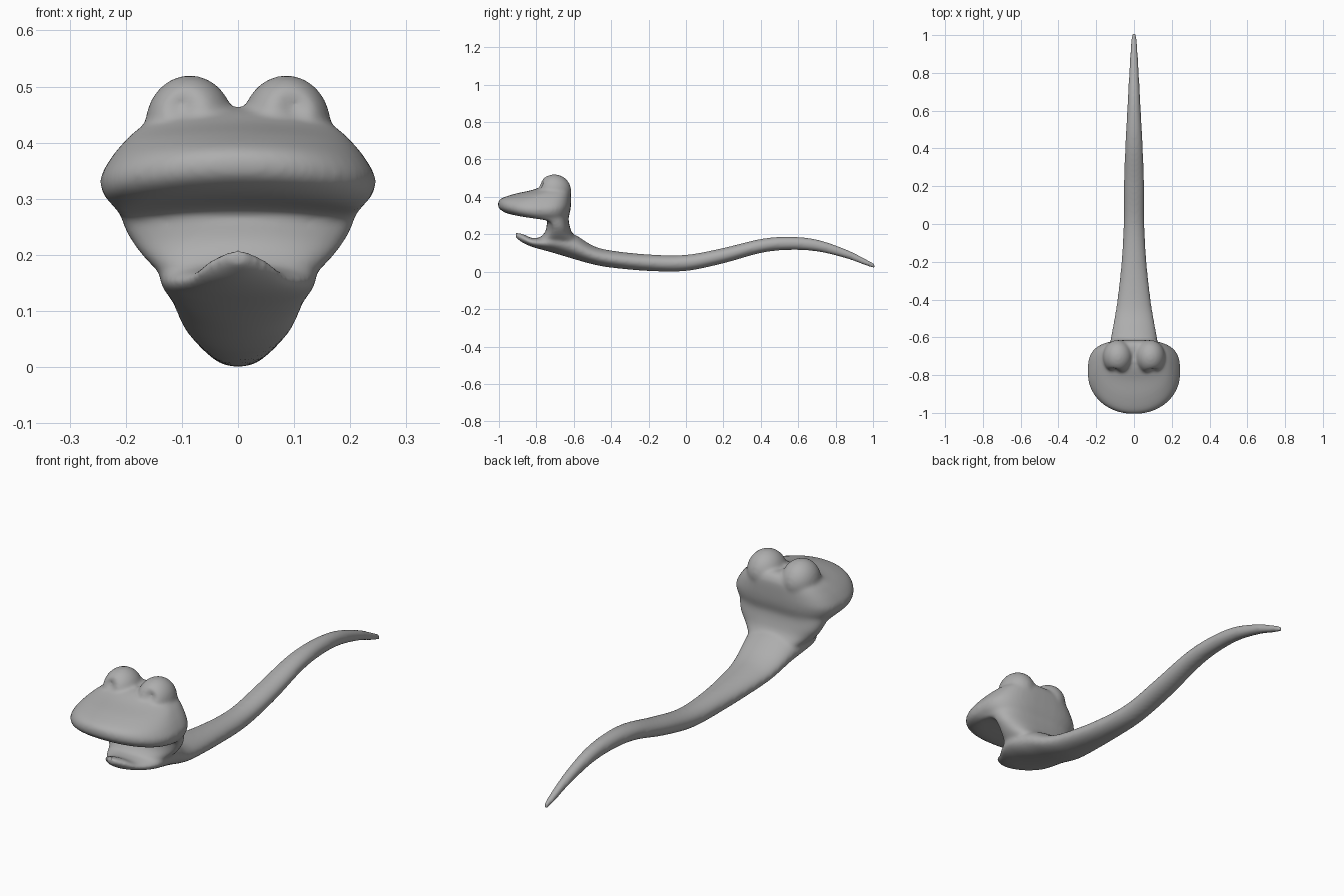
import bpy, bmesh, math
from mathutils import Matrix, Vector

cube = bpy.data.objects.get("Cube")
if cube:
    bpy.data.objects.remove(cube, do_unlink=True)

skin = bpy.data.materials.new("grey skin")
skin.use_nodes = True
COLOR = (0.42, 0.42, 0.42, 1)
skin.diffuse_color = COLOR
skin.node_tree.nodes["Principled BSDF"].inputs["Base Color"].default_value = COLOR

SEG = 48


def resample(rows, steps=6):
    """Smooth in-between rows (Catmull-Rom)."""
    out = []
    for i in range(len(rows) - 1):
        quad = [rows[max(i - 1, 0)], rows[i], rows[i + 1], rows[min(i + 2, len(rows) - 1)]]
        for s in range(steps):
            t = s / steps
            out.append([b + 0.5 * t * (c - a + t * (2*a - 5*b + 4*c - d + t * (3*(b - c) + d - a)))
                        for a, b, c, d in zip(*quad)])
    return out + [rows[-1]]


def loft(bm, rings):
    """Skin a list of closed rings and cap both ends."""
    loops = [[bm.verts.new(p) for p in ring] for ring in rings]
    for a, b in zip(loops, loops[1:]):
        for i in range(SEG):
            j = (i + 1) % SEG
            bm.faces.new((a[i], a[j], b[j], b[i]))
    bm.faces.new(loops[0][::-1])
    bm.faces.new(loops[-1])


def power(v, n):
    return math.copysign(abs(v) ** (2 / n), v)


ANGLES = [2 * math.pi * i / SEG for i in range(SEG)]


def body_ring(y, bottom, top, w):
    mid, h = (top + bottom) / 2, (top - bottom) / 2
    return [(w * math.cos(a), y, mid + h * math.sin(a)) for a in ANGLES]


def head_ring(z, w, front, mid, back):
    ring = []
    for a in ANGLES:
        c, s = math.cos(a), math.sin(a)
        n, depth = (3, back - mid) if s > 0 else (2.1, mid - front)
        x = w * power(c, n)
        droop = 0.022 * (x / 0.24) ** 2
        ring.append((x, mid + depth * power(s, n), z - droop))
    return ring


bm = bmesh.new()

# Lower jaw, belly and tail: y, bottom, top, half width
BODY = [(-0.91, 0.182, 0.21, 0.02), (-0.87, 0.153, 0.2, 0.06), (-0.82, 0.132, 0.18, 0.09),
        (-0.76, 0.115, 0.19, 0.125), (-0.7, 0.098, 0.22, 0.14), (-0.6, 0.068, 0.2, 0.122),
        (-0.5, 0.04, 0.14, 0.104), (-0.4, 0.022, 0.113, 0.088), (-0.2, 0.004, 0.092, 0.066),
        (0, 0.004, 0.09, 0.055), (0.2, 0.045, 0.127, 0.054), (0.4, 0.1, 0.175, 0.047),
        (0.55, 0.116, 0.187, 0.039), (0.7, 0.108, 0.172, 0.031), (0.85, 0.073, 0.122, 0.023),
        (0.95, 0.037, 0.074, 0.017), (1.008, 0.017, 0.043, 0.011)]
loft(bm, [body_ring(*r) for r in resample(BODY)])

# Neck, upper jaw and crown: z, half width, front, widest y, back
HEAD = [(0.13, 0.1, -0.8, -0.7, -0.55), (0.17, 0.135, -0.79, -0.7, -0.58),
        (0.21, 0.17, -0.755, -0.7, -0.61), (0.25, 0.196, -0.745, -0.7, -0.623),
        (0.285, 0.21, -0.76, -0.72, -0.628), (0.305, 0.222, -0.93, -0.76, -0.624),
        (0.33, 0.24, -0.99, -0.785, -0.618), (0.36, 0.245, -1.006, -0.785, -0.615),
        (0.39, 0.228, -0.99, -0.775, -0.614), (0.415, 0.205, -0.92, -0.76, -0.614),
        (0.435, 0.18, -0.83, -0.74, -0.617), (0.455, 0.14, -0.77, -0.71, -0.63),
        (0.463, 0.07, -0.73, -0.7, -0.65)]
loft(bm, [head_ring(*r) for r in resample(HEAD)])

# Brow mounds with a shallow eye hollow on the front
for side in (-1, 1):
    place = Matrix.Translation((side * 0.086, -0.704, 0.432)) @ Matrix.Diagonal((0.079, 0.09, 0.088, 1))
    made = bmesh.ops.create_uvsphere(bm, u_segments=SEG, v_segments=32, radius=1, matrix=place)
    eye = Vector((side * 0.1, -0.79, 0.465))
    for v in made["verts"]:
        v.co.y += 0.025 * math.exp(-((v.co - eye).length / 0.025) ** 2)

bmesh.ops.recalc_face_normals(bm, faces=bm.faces)
mesh = bpy.data.meshes.new("creature_body")
bm.to_mesh(mesh)
bm.free()
body = bpy.data.objects.new("creature_body", mesh)
bpy.context.collection.objects.link(body)
mesh.materials.append(skin)

# Fuse the parts into one soft skin
fuse = body.modifiers.new("fuse", 'REMESH')
fuse.mode = 'VOXEL'
fuse.voxel_size = 0.007
fuse.use_smooth_shade = True
soften = body.modifiers.new("soften", 'SMOOTH')
soften.factor = 0.5
soften.iterations = 14
bpy.context.view_layer.objects.active = body
body.select_set(True)
for name in ("fuse", "soften"):
    bpy.ops.object.modifier_apply(modifier=name)
bpy.ops.object.shade_smooth()
